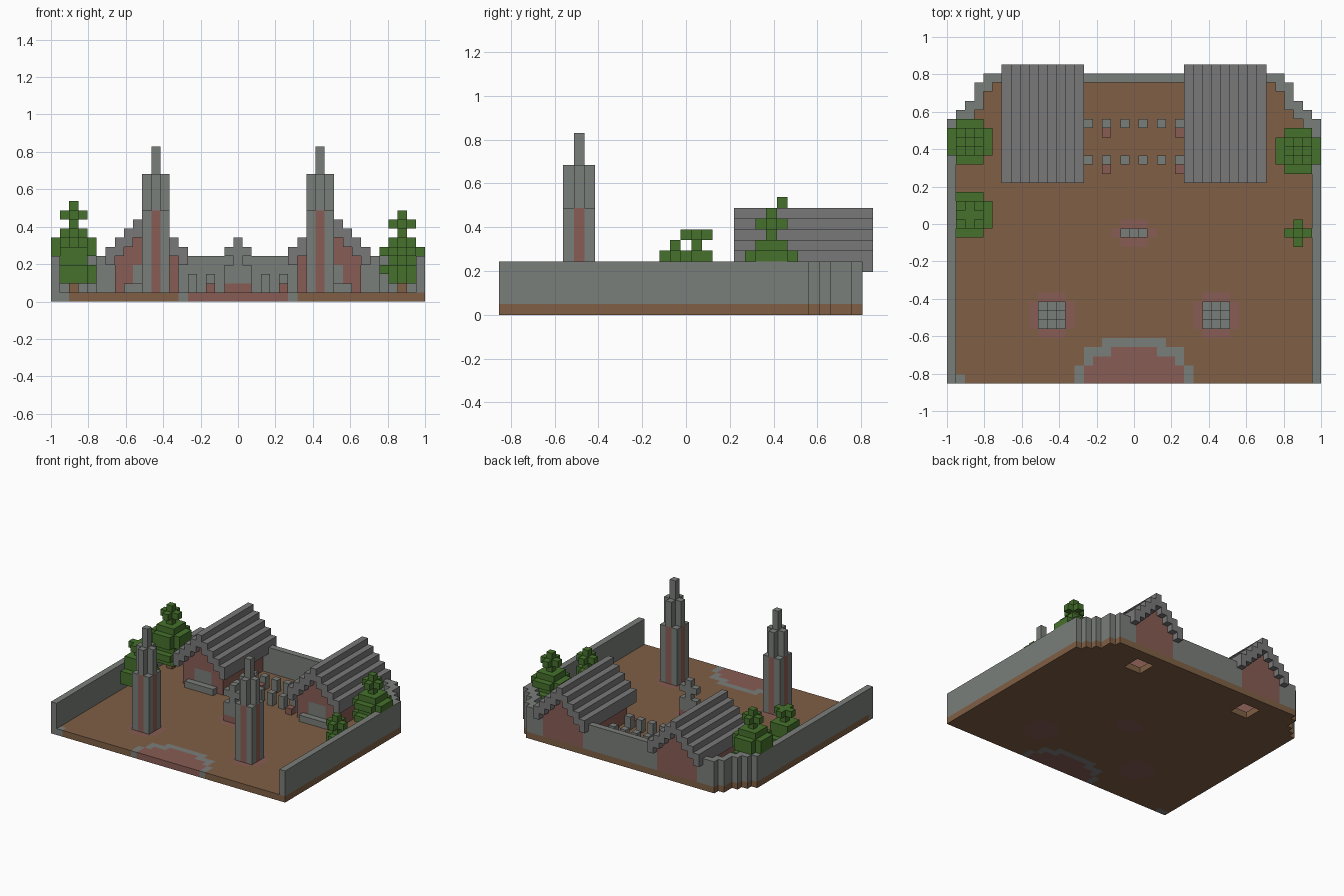
import bpy, bmesh

if "Cube" in bpy.data.objects:
    bpy.data.objects.remove(bpy.data.objects["Cube"])

V = 2 / 41          # one block
NX, NY = 41, 35     # blocks across and deep
CX = NX // 2


def material(name, rgb):
    m = bpy.data.materials.new(name)
    m.use_nodes = True
    m.diffuse_color = (*rgb, 1)
    m.node_tree.nodes["Principled BSDF"].inputs["Base Color"].default_value = (*rgb, 1)
    return m


MATS = {
    "earth": material("brown earth", (0.215, 0.115, 0.06)),
    "stone": material("grey stone", (0.195, 0.21, 0.195)),
    "slate": material("grey slate", (0.19, 0.19, 0.19)),
    "brick": material("red brick", (0.25, 0.108, 0.09)),
    "leaf": material("green leaf", (0.06, 0.165, 0.025)),
}
KEYS = list(MATS)
DIRS = {
    (1, 0, 0): [(1, 0, 0), (1, 1, 0), (1, 1, 1), (1, 0, 1)],
    (-1, 0, 0): [(0, 0, 0), (0, 0, 1), (0, 1, 1), (0, 1, 0)],
    (0, 1, 0): [(0, 1, 0), (0, 1, 1), (1, 1, 1), (1, 1, 0)],
    (0, -1, 0): [(0, 0, 0), (1, 0, 0), (1, 0, 1), (0, 0, 1)],
    (0, 0, 1): [(0, 0, 1), (1, 0, 1), (1, 1, 1), (0, 1, 1)],
    (0, 0, -1): [(0, 0, 0), (0, 1, 0), (1, 1, 0), (1, 0, 0)],
}


def box(x, y, z):
    """All block cells inside inclusive ranges (a number means one block)."""
    r = [range(a, a + 1) if isinstance(a, int) else range(a[0], a[1] + 1) for a in (x, y, z)]
    return [(i, j, k) for i in r[0] for j in r[1] for k in r[2]]


def build(name, cells):
    """Skin a {cell: colour} dictionary with its exposed faces only."""
    bm = bmesh.new()
    verts = {}
    for (i, j, k), colour in cells.items():
        for (a, b, c), corners in DIRS.items():
            if (i + a, j + b, k + c) in cells:
                continue
            ring = []
            for p, q, r in corners:
                key = (i + p, j + q, k + r)
                if key not in verts:
                    verts[key] = bm.verts.new(((key[0] - NX / 2) * V, (key[1] - NY / 2) * V, key[2] * V))
                ring.append(verts[key])
            face = bm.faces.get(ring) or bm.faces.new(ring)
            face.material_index = KEYS.index(colour)
    bmesh.ops.dissolve_limit(bm, angle_limit=0.01, verts=bm.verts, edges=bm.edges,
                             delimit={'MATERIAL', 'NORMAL'})
    mesh = bpy.data.meshes.new(name)
    bm.to_mesh(mesh)
    bm.free()
    for m in MATS.values():
        mesh.materials.append(m)
    bpy.context.collection.objects.link(bpy.data.objects.new(name, mesh))


def mirror(cells):
    return {(NX - 1 - i, j, k): c for (i, j, k), c in cells.items()}


def inset(j):
    """How far the outline steps in at the back corners."""
    return 0 if j < 29 else 1 if j < 30 else 2 if j < 31 else 3 if j < 33 else 4


# Ground slab with stepped back corners and openings under the houses
ground = {}
for j in range(NY - 1):
    for c in box((inset(j), NX - 1 - inset(j)), j, 0):
        ground[c] = "earth"
for c in box((9, 11), (29, 31), 0):
    del ground[c]
    del ground[(NX - 1 - c[0], c[1], 0)]

# Brick court at the front with a stone rim
for j, (rim, fill) in enumerate([(6, 5), (6, 5), (5, 4), (5, 2), (3, -1)]):
    for c in box((CX - rim, CX + rim), j, 0):
        ground[c] = "brick" if abs(c[0] - CX) <= fill else "stone"
ground[(0, 0, 0)] = ground[(1, 0, 0)] = "stone"

# Brick patches under the towers and the statue
for ci, cj, ri, rj in [(11, 7, 2, 2), (29, 7, 2, 2), (CX, 16, 2, 1)]:
    for c in box((ci - ri, ci + ri), (cj - rj, cj + rj), 0):
        if abs(c[0] - ci) < ri or abs(c[1] - cj) < rj:
            ground[c] = "brick"
build("ground", ground)

# Boundary wall, left out where the houses close the back
wall = {}
for j in range(NY - 1):
    inner = max(inset(j), inset(j + 1) if j >= 28 else 0)
    for c in box((inset(j), inner), j, (1, 4)):
        wall[c] = "stone"
for c in box((4, CX), 33, (1, 4)):
    if not 7 <= c[0] <= 13:
        wall[c] = "stone"
wall.update(mirror(wall))
build("boundary_wall", wall)

# Houses: hollow brick body, stepped roof, window and front step
HC = 10
body, roof, step = {}, {}, {}
for i in range(HC - 4, HC + 5):
    top = 10 - abs(i - HC)
    for c in box(i, (22, 34), (top - 2, top - 1)):
        roof[c] = "slate"
    if abs(i - HC) <= 3:
        for c in box(i, (23, 33), (1, top - 3)):
            hollow = abs(i - HC) < 3 and 23 < c[1] < 33 and c[2] < 5
            if not hollow:
                body[c] = "brick"
for c in box((HC - 1, HC + 1), 23, (2, 3)):
    body[c] = "stone"
for c in box((HC - 2, HC + 2), 22, 1):
    step[c] = "stone"
for part, cells in [("house_body", body), ("house_roof", roof), ("house_step", step)]:
    build("right_" + part, cells)
    build("left_" + part, mirror(cells))

# Towers with brick strips and a spire
tower = {}
for di, dj, _ in box((-1, 1), (-1, 1), 0):
    off = abs(di) + abs(dj)
    for c in box(11 + di, 7 + dj, (1, (16, 13, 9)[off])):
        tower[c] = "brick" if off == 1 and c[2] < 10 else "stone"
build("right_tower", tower)
build("left_tower", mirror(tower))

# Statue in the middle
statue = {c: "stone" for c in box(CX, 16, (2, 6)) + box((CX - 1, CX + 1), 16, (2, 3))
          + box((CX - 1, CX + 1), 16, 5)}
statue.update({c: "brick" for c in box((CX - 1, CX + 1), 16, 1)})
build("statue", statue)

# Two rows of posts, some with a brick in front
posts = {}
for row in (24, 28):
    for i in range(15, 26, 2):
        posts.update({c: "stone" for c in box(i, row, (1, 2))})
    for i in (17, 25):
        posts[(i, row - 1, 1)] = "brick"
build("post_rows", posts)


# Trees: each layer is a pattern, listed from the top down
def tree(name, ci, cj, top, layers):
    cells = {c: "earth" for c in box(ci, cj, (1, top))}
    for n, kind in enumerate(layers):
        k = top - n
        for di, dj, _ in box((-2, 2), (-2, 2), 0):
            a, b = sorted((abs(di), abs(dj)))
            keep = {"cap": b == 0, "plus": a + b <= 1, "square": b <= 1, "disc": a + b <= 3}[kind]
            c = (ci + di, cj + dj, k)
            if keep and c not in wall and c not in body and 0 <= c[0] < NX:
                cells[c] = "leaf"
    build(name, cells)


tree("right_back_tree", 2, 26, 10, ["cap", "plus", "cap", "square", "disc", "disc", "square", "disc", "square"])
tree("right_front_tree", 2, 18, 7, ["plus", "cap", "square", "square", "disc", "disc"])
tree("left_back_tree", 38, 25, 9, ["cap", "plus", "cap", "square", "disc", "square", "disc", "square"])
tree("left_front_tree", 38, 16, 6, ["cap", "plus", "cap", "plus", "plus"])
